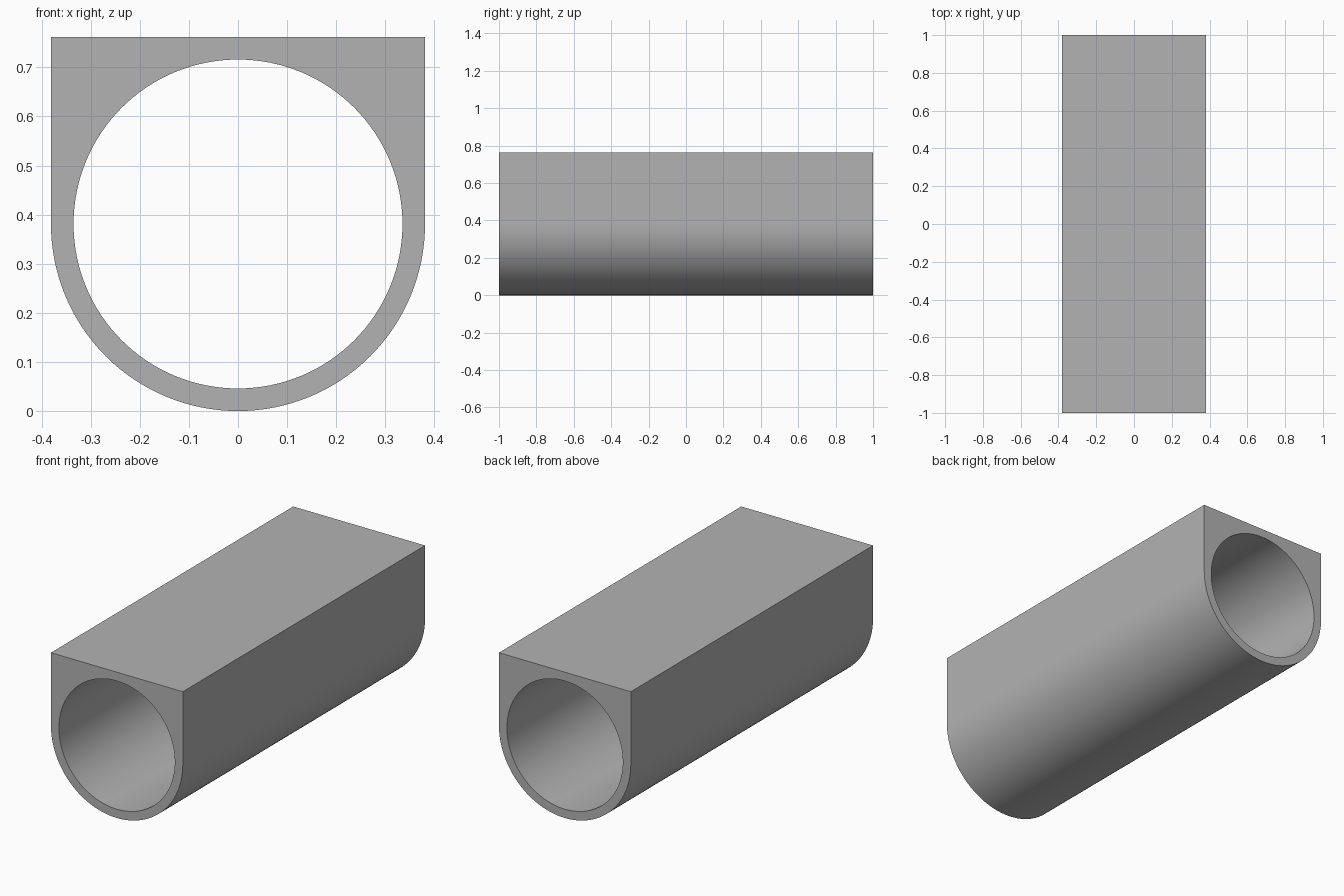
import bpy
import bmesh
from math import cos, sin, pi, radians

if "Cube" in bpy.data.objects:
    bpy.data.objects.remove(bpy.data.objects["Cube"], do_unlink=True)

OUTER = 0.381      # half width, also the radius of the rounded underside
BORE = 0.335       # radius of the through hole
HALF_LENGTH = 1.0
STEPS = 128        # multiple of 8, so the square corners are hit exactly

grey = bpy.data.materials.new("plain grey")
grey.use_nodes = True
colour = (0.45, 0.45, 0.45, 1.0)
grey.diffuse_color = colour
grey.node_tree.nodes["Principled BSDF"].inputs["Base Color"].default_value = colour


def outer_radius(angle):
    """Square outline above the axis, half circle below it."""
    if sin(angle) <= 0:
        return OUTER
    return OUTER / max(abs(cos(angle)), abs(sin(angle)))


def add_loop(bm, radius, y):
    """Closed loop of vertices around the tube axis."""
    angles = [2 * pi * i / STEPS for i in range(STEPS)]
    return [bm.verts.new((radius(a) * cos(a), y, OUTER + radius(a) * sin(a)))
            for a in angles]


# Tube housing: outer skin, back rim, bore and front rim joined in a ring
bm = bmesh.new()
loops = [
    add_loop(bm, outer_radius, -HALF_LENGTH),
    add_loop(bm, outer_radius, HALF_LENGTH),
    add_loop(bm, lambda a: BORE, HALF_LENGTH),
    add_loop(bm, lambda a: BORE, -HALF_LENGTH),
]
for k, first in enumerate(loops):
    second = loops[(k + 1) % len(loops)]
    for i in range(STEPS):
        j = (i + 1) % STEPS
        bm.faces.new((first[i], first[j], second[j], second[i]))
bmesh.ops.recalc_face_normals(bm, faces=bm.faces)

mesh = bpy.data.meshes.new("tube_housing")
bm.to_mesh(mesh)
bm.free()
mesh.materials.append(grey)
housing = bpy.data.objects.new("tube_housing", mesh)
bpy.context.collection.objects.link(housing)

# Smooth curved walls, sharp rims and corners
bpy.ops.object.select_all(action='DESELECT')
housing.select_set(True)
bpy.context.view_layer.objects.active = housing
bpy.ops.object.shade_smooth_by_angle(angle=radians(30))
